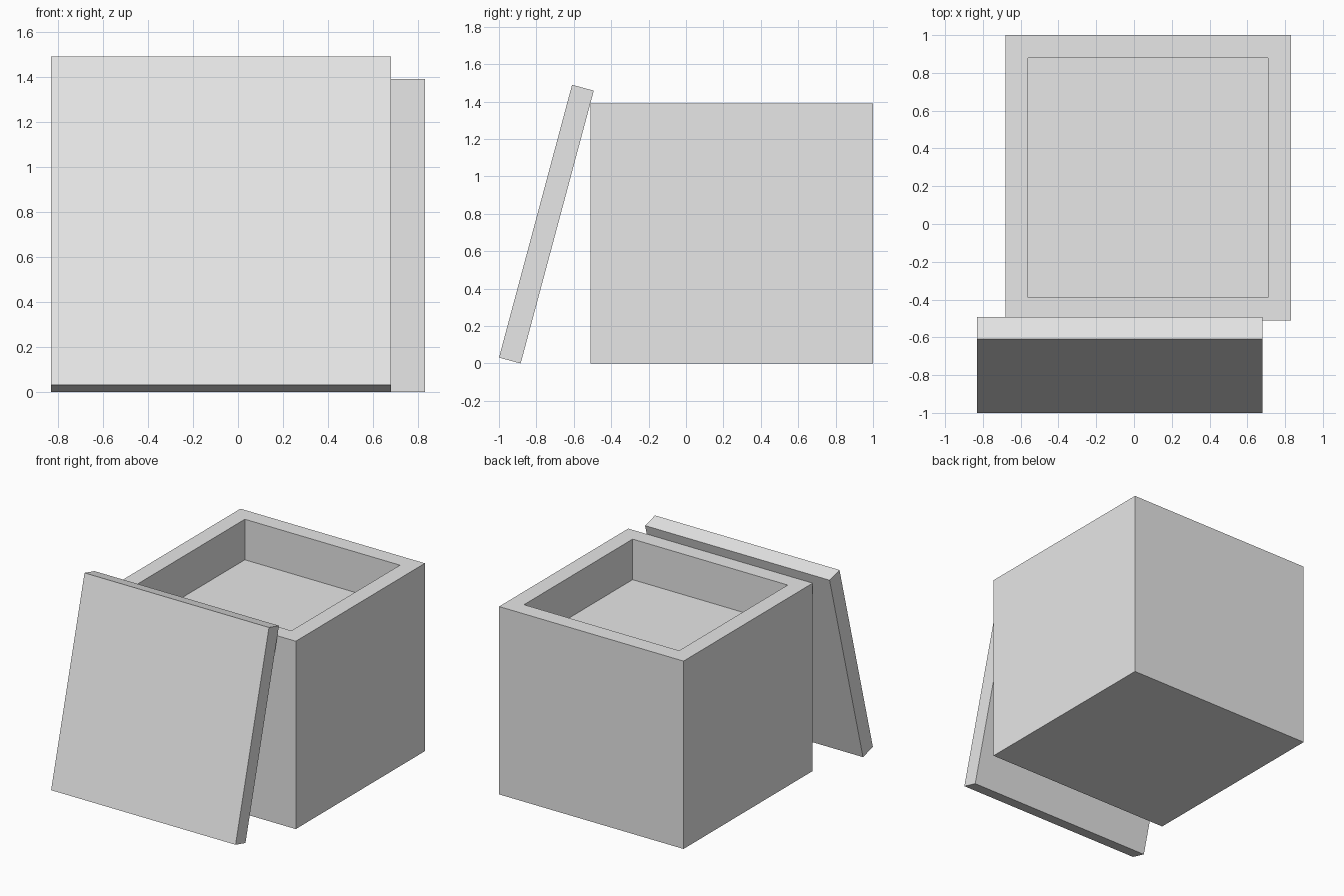
import bpy, bmesh, math
from mathutils import Matrix

default = bpy.data.objects.get("Cube")
if default:
    bpy.data.objects.remove(default, do_unlink=True)

# Single pale grey material
grey = bpy.data.materials.new("pale_grey")
grey.use_nodes = True
grey.diffuse_color = (0.8, 0.8, 0.8, 1)
grey.node_tree.nodes["Principled BSDF"].inputs["Base Color"].default_value = (0.8, 0.8, 0.8, 1)

SIDE, HEIGHT, WALL = 1.51, 1.39, 0.12
CAVITY_DEPTH = 0.30
TILT = math.radians(15)


def block(size):
    """Box standing on z = 0, centred in x and y."""
    bm = bmesh.new()
    bmesh.ops.create_cube(bm, size=1)
    bmesh.ops.translate(bm, vec=(0, 0, 0.5), verts=bm.verts)
    bmesh.ops.scale(bm, vec=size, verts=bm.verts)
    return bm


def add_object(name, bm, matrix):
    mesh = bpy.data.meshes.new(name)
    bm.normal_update()
    bm.to_mesh(mesh)
    bm.free()
    mesh.materials.append(grey)
    obj = bpy.data.objects.new(name, mesh)
    obj.matrix_world = matrix
    bpy.context.collection.objects.link(obj)


# Crate: inset the top for the rim, then push the middle down for the recess
bm = block((SIDE, SIDE, HEIGHT))
bm.normal_update()
top = max(bm.faces, key=lambda f: f.calc_center_median().z)
bmesh.ops.inset_region(bm, faces=[top], thickness=WALL, use_even_offset=True)
floor = bmesh.ops.extrude_discrete_faces(bm, faces=[top])["faces"][0]
bmesh.ops.translate(bm, vec=(0, 0, -CAVITY_DEPTH), verts=floor.verts)
add_object("crate", bm, Matrix.Translation((0.075, 0.245, 0)))

# Lid: square slab leaning back against the crate's front edge
bm = block((SIDE, WALL, SIDE))
bmesh.ops.translate(bm, vec=(0, -WALL / 2, 0), verts=bm.verts)
lean = Matrix.Translation((-0.075, -0.884, 0)) @ Matrix.Rotation(-TILT, 4, "X")
add_object("leaning_lid", bm, lean)
